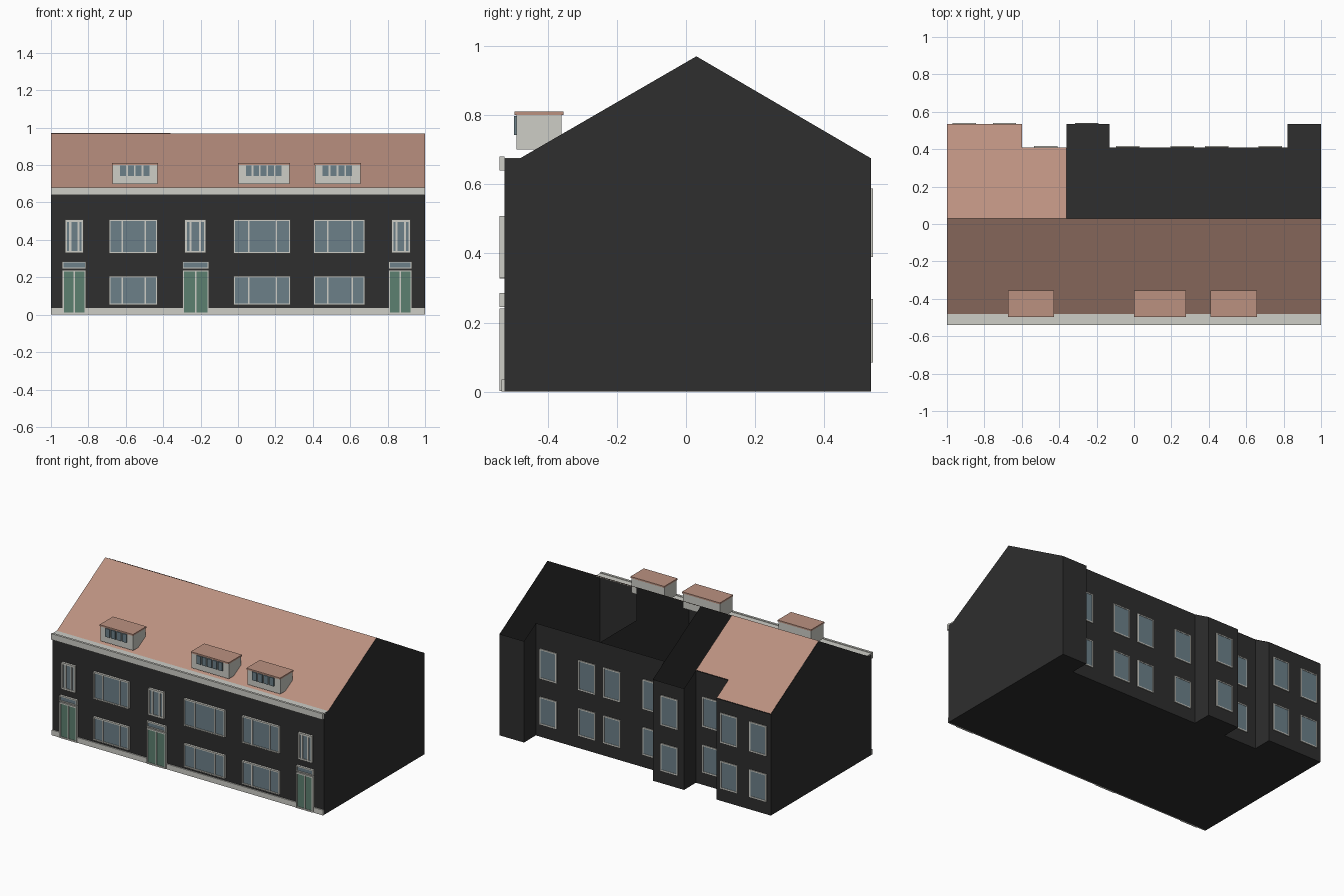
import bpy

cube = bpy.data.objects.get("Cube")
if cube:
    bpy.data.objects.remove(cube, do_unlink=True)


def material(name, rgb):
    linear = [((c / 255 + 0.055) / 1.055) ** 2.4 for c in rgb] + [1]
    m = bpy.data.materials.new(name)
    m.use_nodes = True
    m.diffuse_color = linear
    bsdf = next(n for n in m.node_tree.nodes if n.type == 'BSDF_PRINCIPLED')
    bsdf.inputs["Base Color"].default_value = linear
    return m


BRICK = material("dark brick", (46, 46, 46))
TILE = material("terracotta tile", (187, 145, 128))
TRIM = material("pale grey trim", (205, 205, 198))
GLASS = material("blue grey glass", (108, 128, 137))
GREEN = material("green door paint", (92, 128, 112))

FRONT, BACK, RECESS = -0.525, 0.535, 0.41
RIDGE_Y, RIDGE_Z, EAVE_Y, EAVE_Z = 0.03, 0.97, -0.48, 0.675


def mesh(name, verts, faces, mat):
    me = bpy.data.meshes.new(name)
    me.from_pydata(verts, [], faces)
    me.materials.append(mat)
    ob = bpy.data.objects.new(name, me)
    bpy.context.collection.objects.link(ob)
    return ob


def panel(name, verts, mat):
    return mesh(name, verts, [range(len(verts))], mat)


def box(name, x0, x1, y0, y1, z0, z1, mat):
    verts = [(x, y, z) for x in (x0, x1) for y in (y0, y1) for z in (z0, z1)]
    faces = [(0, 1, 3, 2), (4, 6, 7, 5), (0, 4, 5, 1),
             (2, 3, 7, 6), (0, 2, 6, 4), (1, 5, 7, 3)]
    return mesh(name, verts, faces, mat)


def roof_z(y):
    return RIDGE_Z - (y - RIDGE_Y) * (RIDGE_Z - EAVE_Z) / (BACK - RIDGE_Y)


def window(name, x0, x1, z0, z1, y, out, mullions=(), bar=0.008, depth=0.015, pane=GLASS):
    """Frame bars around a pane; out is -1 at the front and 1 at the back."""
    ya, yb = sorted((y, y + out * depth))
    for side, a, b in (("left", x0, x0 + bar), ("right", x1 - bar, x1)):
        box(f"{name}_frame_{side}", a, b, ya, yb, z0, z1, TRIM)
    for side, a, b in (("sill", z0, z0 + bar), ("head", z1 - bar, z1)):
        box(f"{name}_frame_{side}", x0 + bar, x1 - bar, ya, yb, a, b, TRIM)
    for f in mullions:
        c = x0 + f * (x1 - x0)
        box(f"{name}_mullion", c - bar / 2, c + bar / 2, ya, yb, z0 + bar, z1 - bar, TRIM)
    ya, yb = sorted((y, y + out * depth * 0.6))
    box(f"{name}_pane", x0 + bar, x1 - bar, ya, yb, z0 + bar, z1 - bar, pane)


# Floor, front wall and end gables
steps = [(-1, -0.6, BACK), (-0.6, -0.36, RECESS), (-0.36, -0.13, BACK),
         (-0.13, 0.82, RECESS), (0.82, 1, BACK)]
outline = [(x, y) for x0, x1, y in steps for x in (x0, x1)]
panel("floor", [(1, FRONT, 0), (-1, FRONT, 0)] + [(x, y, 0) for x, y in outline], BRICK)
panel("front_wall", [(-1, FRONT, 0), (1, FRONT, 0), (1, FRONT, EAVE_Z), (-1, FRONT, EAVE_Z)], BRICK)
gable = [(FRONT, 0), (BACK, 0), (BACK, EAVE_Z), (RIDGE_Y, RIDGE_Z),
         (EAVE_Y, EAVE_Z), (FRONT, EAVE_Z)]
for name, x in (("right_gable", -1), ("left_gable", 1),
                ("party_wall_right", -0.36), ("party_wall_middle", -0.13)):
    panel(name, [(x, y, z) for y, z in gable], BRICK)

# Lower party wall, stepped down behind the ridge
low = roof_z(RECESS)
panel("party_wall_left", [(0.345, y, z) for y, z in (
    (FRONT, 0), (RECESS, 0), (RECESS, low), (RIDGE_Y, low),
    (RIDGE_Y, RIDGE_Z), (EAVE_Y, EAVE_Z), (FRONT, EAVE_Z))], BRICK)

# Stepped rear walls and their short returns
for x0, x1, y in steps:
    top = roof_z(y)
    panel("rear_wall", [(x0, y, 0), (x1, y, 0), (x1, y, top), (x0, y, top)], BRICK)
for x in (-0.6, 0.82):
    panel("rear_return", [(x, RECESS, 0), (x, BACK, 0), (x, BACK, EAVE_Z), (x, RECESS, low)], BRICK)

# Roof: full front slope, rear slope over the right-hand house only
panel("front_roof", [(-1, EAVE_Y, EAVE_Z), (1, EAVE_Y, EAVE_Z),
                     (1, RIDGE_Y, RIDGE_Z), (-1, RIDGE_Y, RIDGE_Z)], TILE)
panel("rear_roof", [(x, y, roof_z(y) + 0.002) for x, y in (
    (-1, RIDGE_Y), (-0.36, RIDGE_Y), (-0.36, RECESS), (-0.6, RECESS),
    (-0.6, BACK), (-1, BACK))], TILE)

# Gutter and plinth
box("gutter", -1, 1, -0.54, FRONT, 0.64, 0.68, TRIM)
box("gutter_lining", -1, 1, FRONT, EAVE_Y, 0.67, 0.676, TRIM)
box("plinth", -1, 1, -0.533, FRONT, 0, 0.035, TRIM)

# Front windows
for x0, x1 in ((-0.69, -0.43), (-0.024, 0.28), (0.405, 0.68)):
    for z0, z1 in ((0.053, 0.208), (0.328, 0.508)):
        window("wide_window", x0, x1, z0, z1, FRONT, -1, (0.27, 0.75))
for x0, x1 in ((-0.925, -0.825), (-0.285, -0.17), (0.82, 0.922)):
    window("narrow_window", x0, x1, 0.33, 0.508, FRONT, -1, (0.28, 0.72), 0.011)

# Doors with transom lights
for x0, x1 in ((-0.94, -0.812), (-0.298, -0.155), (0.805, 0.93)):
    window("door", x0, x1, 0.002, 0.24, FRONT, -1, (0.5,), 0.009, pane=GREEN)
    window("transom", x0, x1, 0.245, 0.285, FRONT, -1, (), 0.007)

# Dormers
for x0, x1, count in ((-0.67, -0.43, 4), (0.002, 0.275, 5), (0.412, 0.655, 4)):
    box("dormer_body", x0, x1, -0.49, -0.36, 0.70, 0.80, TRIM)
    box("dormer_roof", x0 - 0.003, x1 + 0.003, -0.496, -0.355, 0.80, 0.81, TILE)
    pitch = (x1 - x0 - 0.075) / count
    for i in range(count):
        a = x0 + 0.04 + i * pitch
        box("dormer_pane", a, a + pitch * 0.78, -0.498, -0.49, 0.742, 0.797, GLASS)

# Rear windows on both floors
for x, y in ((0.665, RECESS), (0.38, RECESS), (0.195, RECESS), (-0.095, RECESS),
             (-0.315, BACK), (-0.535, RECESS), (-0.755, BACK), (-0.97, BACK)):
    for z0, z1 in ((0.085, 0.268), (0.39, 0.588)):
        window("rear_window", x, x + 0.125, z0, z1, y, 1, (), 0.008, 0.006)
